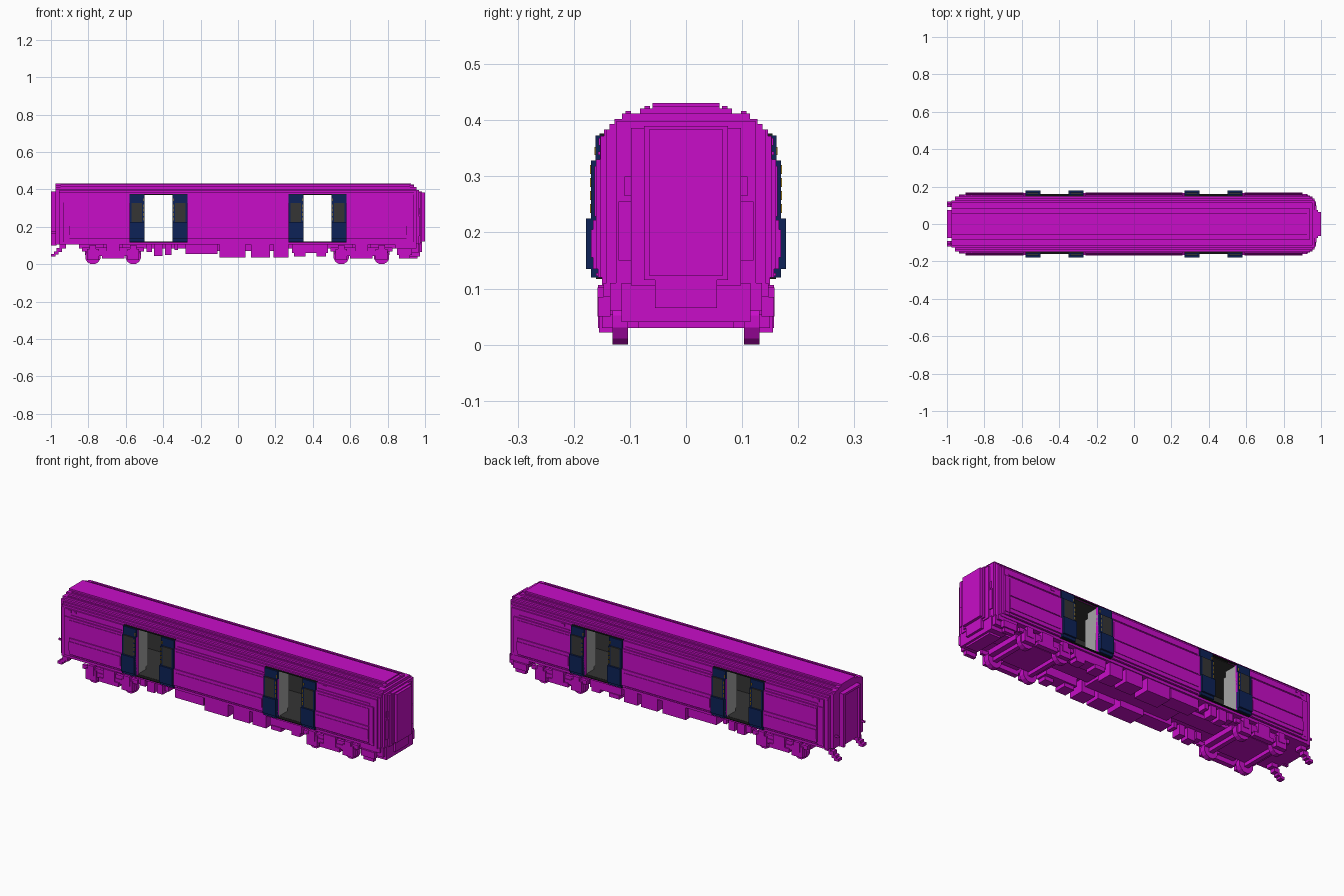
import bpy, bmesh, math
from mathutils import Matrix

old = bpy.data.objects.get("Cube")
if old:
    bpy.data.objects.remove(old, do_unlink=True)


def material(name, rgb):
    m = bpy.data.materials.new(name)
    m.use_nodes = True
    m.diffuse_color = (*rgb, 1)
    m.node_tree.nodes["Principled BSDF"].inputs["Base Color"].default_value = (*rgb, 1)
    return m


MAGENTA = material("magenta", (0.58, 0.004, 0.58))
NAVY = material("navy", (0.004, 0.016, 0.095))
DARK = material("dark grey", (0.035, 0.035, 0.035))
BLACK = material("black", (0.010, 0.010, 0.010))
GREY = material("light grey", (0.38, 0.38, 0.38))
YELLOW = material("yellow", (0.65, 0.38, 0.02))


def finish(name, bm, mat):
    me = bpy.data.meshes.new(name)
    bm.to_mesh(me)
    bm.free()
    me.materials.append(mat)
    ob = bpy.data.objects.new(name, me)
    bpy.context.collection.objects.link(ob)
    return ob


def boxes(name, items, mat, mirror=False):
    """Join boxes given as (x0, x1, y0, y1, z0, z1); mirror copies them to -y."""
    items = list(items)
    if mirror:
        items += [(a, b, -d, -c, e, f) for a, b, c, d, e, f in items]
    bm = bmesh.new()
    for a, b, c, d, e, f in items:
        mtx = Matrix.Translation(((a + b) / 2, (c + d) / 2, (e + f) / 2))
        bmesh.ops.create_cube(bm, size=1, matrix=mtx @ Matrix.Diagonal((b - a, d - c, f - e, 1)))
    return finish(name, bm, mat)


# stepped cross-section: half width, bottom, top
BANDS = [(.150, .105, .120), (.157, .120, .135), (.166, .135, .222), (.160, .222, .330),
         (.153, .330, .372), (.146, .372, .383), (.136, .383, .393), (.127, .393, .402),
         (.114, .402, .412), (.082, .412, .421), (.060, .421, .431)]
INNER, FLOOR, CEIL = .140, .120, .372
DOORS = (-.425, .425)
HALF = .075                      # half width of a door opening


def layers(x0, x1, kind, lim=1, top=1):
    for w, a, b in BANDS:
        w, b = min(w, lim), min(b, top)
        if b <= a:
            continue
        side = a >= FLOOR and b <= CEIL
        if side and kind == "hollow":
            yield (x0, x1, INNER, w, a, b)
            yield (x0, x1, -w, -INNER, a, b)
        elif not (side and kind == "open"):
            yield (x0, x1, -w, w, a, b)


# body shell, split around the door openings
d0, d1 = DOORS
shell = []
for x0, x1, kind in ((-.90, d0 - HALF, "hollow"), (d0 - HALF, d0 + HALF, "open"),
                     (d0 + HALF, d1 - HALF, "hollow"), (d1 - HALF, d1 + HALF, "open"),
                     (d1 + HALF, .90, "hollow")):
    shell += layers(x0, x1, kind)
boxes("body_shell", shell, MAGENTA)

# stepped, rounded ends
rear, cab = [], []
for x0, x1, lim in ((-.935, -.90, .158), (-.957, -.935, .147), (-.975, -.957, .125)):
    rear += layers(x0, x1, "solid", lim)
for x0, x1, lim, top in ((.90, .925, .160, .431), (.925, .942, .152, .425),
                         (.942, .955, .142, .412), (.955, .967, .125, .398),
                         (.967, .977, .098, .386)):
    cab += layers(x0, x1, "solid", lim, top)
boxes("rear_end", rear, MAGENTA)
boxes("cab_end", cab, MAGENTA)

# interior lining and draught screens
boxes("interior_lining", [(-.90, .90, -INNER, INNER, FLOOR, FLOOR + .002),
                          (-.90, .90, -INNER, INNER, CEIL - .003, CEIL),
                          (-.90, -.895, -INNER, INNER, FLOOR, CEIL),
                          (.895, .90, -INNER, INNER, FLOOR, CEIL)], DARK)
boxes("wall_lining", [(x0, x1, INNER - .005, INNER, FLOOR, CEIL) for x0, x1 in
                      ((-.90, d0 - HALF), (d0 + HALF, d1 - HALF), (d1 + HALF, .90))],
      DARK, True)
boxes("draught_screen", [(d + s * (HALF + .003) - .003, d + s * (HALF + .003) + .003, y0, y1, z0, z1)
                         for d in DOORS for s in (-1, 1)
                         for y0, y1, z0, z1 in ((.075, .150, .125, .369), (.06, .075, .14, .34))],
      GREY, True)

# door leaves slid open on the outside of the wall
navy, glass, strip = [], [], []
for d in DOORS:
    for s in (-1, 1):
        e = d + s * HALF         # leaf edge facing the opening

        def leaf(a, b, y0, y1, z0, z1):
            xs = sorted((e + s * a, e + s * b))
            return (xs[0], xs[1], y0, y1, z0, z1)

        navy += [leaf(0, .079, .150, .169, .120, .135), leaf(0, .079, .155, .178, .135, .225),
                 leaf(0, .079, .150, .161, .328, .373), leaf(0, .014, .152, .169, .225, .328),
                 leaf(.070, .079, .152, .169, .225, .328)]
        glass += [leaf(.014, .070, .152, .168, .225, .328)]
        strip += [leaf(.004, .008, .169, .171, z, z + .016) for z in (.235, .258, .281, .304)]
        strip += [leaf(.004, .008, .161, .163, .338, .352)]
boxes("door_leaf", navy, NAVY, True)
boxes("door_window", glass, DARK, True)
boxes("door_edge_strip", strip, YELLOW, True)
boxes("door_surround", [b for d in DOORS for b in
                        ((d - .154, d + .154, .130, .154, .372, .376),
                         (d - .154, d + .154, .140, .160, .117, .121))], BLACK, True)

# raised panels and rails on the sides
panels = []
for x0, x1 in ((-.90, -.59), (-.26, .26), (.59, .90)):
    panels += [(x0, x1, .158, .163, .228, .318), (x0, x1, .160, .169, .155, .205),
               (x0, x1, .150, .157, .338, .344), (x0, x1, .150, .160, .122, .128)]
panels += [(-.91, -.895, .150, .157, .355, .370), (-.875, -.865, .150, .157, .358, .368),
           (.62, .64, .150, .156, .355, .368)]
boxes("side_panels", panels, MAGENTA, True)
boxes("roof_ribs", [(-.95, .92, y, y + .010, .400, z) for y, z in ((.064, .425), (.098, .416))],
      MAGENTA, True)

# gangway connections and end doors
boxes("cab_gangway", [(.96, .985, -.075, .075, .115, .390), (.985, 1.0, -.065, .065, .122, .384),
                      (.96, .985, -.055, .055, .065, .120)], MAGENTA)
boxes("cab_front_panels", [(.950, .972, .075, .120, .150, .255),
                           (.950, .970, .075, .110, .265, .300)], MAGENTA, True)
boxes("rear_gangway", [(-.99, -.97, -.060, .060, .105, .380)], MAGENTA)
boxes("rear_gangway_frame", [(-1.0, -.97, .060, .074, .100, .390),
                             (-1.0, -.97, 0, .060, .378, .390)], MAGENTA, True)
boxes("rear_steps", [(-.955, -.92, .085, .125, .085, .106), (-.97, -.94, .09, .12, .065, .088),
                     (-.985, -.96, .09, .12, .052, .068), (-1.0, -.975, .09, .12, .040, .055),
                     (-1.0, -.97, .105, .113, .165, .175)], MAGENTA, True)

# cab skirt and obstacle deflector
boxes("cab_skirt", [(.84, .955, -.147, .147, .085, .110), (.87, .965, -.135, .135, .060, .110),
                    (.88, .972, -.115, .115, .040, .110), (.89, .960, -.085, .085, .030, .060)],
      MAGENTA)
boxes("cab_skirt_corner", [(.85, .93, .135, .157, .050, .085),
                           (.86, .92, .130, .150, .030, .055)], MAGENTA, True)

# bogies
frame, middle, bm = [], [], bmesh.new()
for c in (-.668, .660):
    frame += [(c - .165, c + .165, .130, .146, .068, .090), (c - .10, c + .10, .130, .150, .045, .070),
              (c - .06, c + .06, .130, .157, .030, .052), (c - .035, c + .035, .130, .157, .052, .106)]
    for s in (-.108, .108):
        frame += [(c + s - .032, c + s + .032, .130, .155, .022, .080),
                  (c + s - .018, c + s + .018, .130, .158, .050, .102)]
        middle.append((c + s - .012, c + s + .012, -.13, .13, .030, .050))
        for y in (-.117, .117):
            mtx = Matrix.Translation((c + s, y, .041)) @ Matrix.Rotation(math.pi / 2, 4, 'X')
            bmesh.ops.create_cone(bm, cap_ends=True, segments=12, radius1=.042, radius2=.042,
                                  depth=.028, matrix=mtx @ Matrix.Rotation(math.pi / 12, 4, 'Z'))
    middle += [(c - .15, c + .15, -.100, .100, .050, .078), (c - .05, c + .05, -.130, .130, .055, .106)]
finish("wheels", bm, MAGENTA)
boxes("bogie_frame", frame, MAGENTA, True)
boxes("bogie_centre", middle, MAGENTA)

# underfloor equipment
boxes("underfloor_boxes", [(-.28, -.11, .060, .140, .055, .106), (-.10, .04, .050, .145, .036, .106),
                           (.07, .17, .060, .145, .036, .106), (.19, .27, .060, .145, .036, .106),
                           (.29, .48, .070, .140, .060, .106), (.30, .36, .080, .145, .040, .062)],
      MAGENTA, True)
boxes("underfloor_hangers", [(x, x + w, .090, .140, z, .106) for x, w, z in
                             ((-.49, .03, .065), (-.45, .045, .045), (-.39, .035, .050),
                              (-.34, .02, .075), (.42, .05, .040))], MAGENTA, True)
boxes("underfloor_spine", [(-.85, .90, -.045, .045, .085, .106), (-.25, .25, -.06, .06, .070, .106)],
      MAGENTA)
